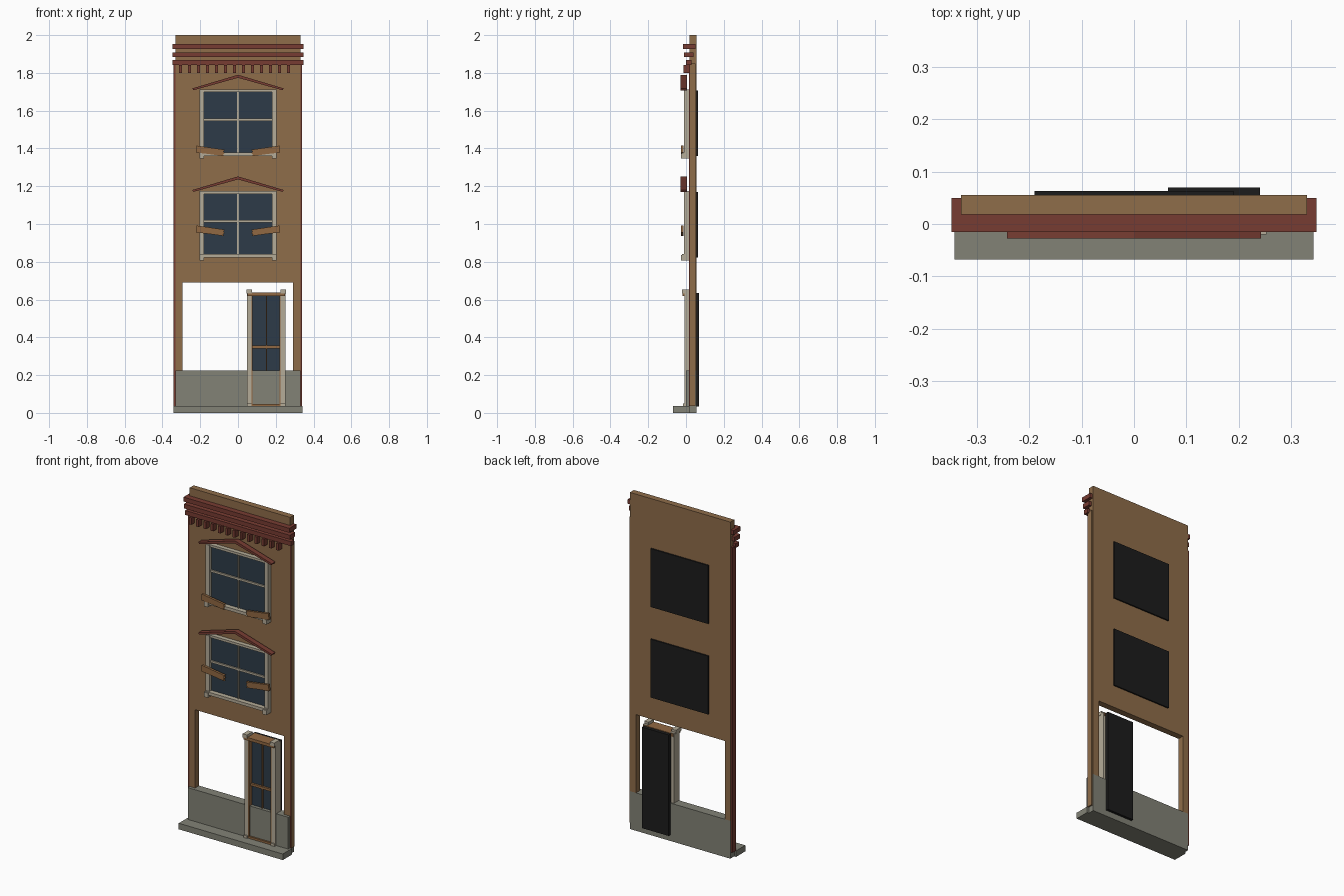
import bpy
import bmesh

if "Cube" in bpy.data.objects:
    bpy.data.objects.remove(bpy.data.objects["Cube"], do_unlink=True)


def material(name, hex_code):
    """Flat colour from a display hex code, converted to linear."""
    rgb = [int(hex_code[i:i + 2], 16) / 255 for i in (0, 2, 4)]
    lin = [c / 12.92 if c < 0.04 else ((c + 0.055) / 1.055) ** 2.4 for c in rgb]
    m = bpy.data.materials.new(name)
    m.use_nodes = True
    m.diffuse_color = (*lin, 1)
    m.node_tree.nodes["Principled BSDF"].inputs["Base Color"].default_value = (*lin, 1)
    return m


BROWN = material("brown_wall", "8f6d4a")
WOOD = material("weathered_wood", "916842")
RED = material("brick_red", "773c32")
CREAM = material("cream_trim", "b5ac98")
STONE = material("grey_stone", "828276")
GLASS = material("slate_glass", "2d3b48")
BLACK = material("black_backing", "1c1c1c")


def prism(name, outline, y0, y1, mat):
    """Extrude an (x, z) outline from y0 to y1."""
    bm = bmesh.new()
    face = bm.faces.new([bm.verts.new((x, y0, z)) for x, z in outline])
    out = bmesh.ops.extrude_face_region(bm, geom=[face])
    for v in out["geom"]:
        if isinstance(v, bmesh.types.BMVert):
            v.co.y = y1
    bmesh.ops.recalc_face_normals(bm, faces=bm.faces)
    mesh = bpy.data.meshes.new(name)
    bm.to_mesh(mesh)
    bm.free()
    mesh.materials.append(mat)
    obj = bpy.data.objects.new(name, mesh)
    bpy.context.collection.objects.link(obj)
    return obj


def box(name, x0, x1, y0, y1, z0, z1, mat):
    return prism(name, [(x0, z0), (x1, z0), (x1, z1), (x0, z1)], y0, y1, mat)


# Wall with the shopfront opening, stone plinth and step
prism("wall", [(-0.33, 0.225), (-0.295, 0.225), (-0.295, 0.69), (0.29, 0.69),
               (0.29, 0.225), (0.33, 0.225), (0.33, 2), (-0.33, 2)],
      0.018, 0.055, BROWN)
box("stone_plinth", -0.33, 0.33, 0, 0.055, 0, 0.225, STONE)
box("front_step", -0.342, 0.342, -0.068, 0.018, 0, 0.036, STONE)

# Corner strips
box("right_corner_strip", -0.341, -0.33, 0.016, 0.05, 0.036, 1.85, RED)
box("left_corner_strip", 0.33, 0.338, 0.016, 0.02, 0.036, 1.85, RED)
box("left_corner_return", 0.33, 0.338, 0.02, 0.05, 0.036, 1.85, BROWN)

# Cornice bands and dentils
for i, (front, back, z) in enumerate([(0, 0.03, 1.841), (-0.01, 0.04, 1.883),
                                      (-0.015, 0.05, 1.926)]):
    box(f"cornice_band_{i}", -0.348, 0.348, front, back, z, z + 0.026, RED)
for i in range(13):
    x = -0.305 + i * 0.0478
    box(f"dentil_{i}", x - 0.008, x + 0.008, -0.014, 0.02, 1.8, 1.842, RED)


def window(tag, top):
    """Sash window hung from its top height, with a pediment and backing."""
    bottom = top - 0.352
    box(tag + "_glass", -0.185, 0.185, 0.008, 0.02, bottom + 0.01, top - 0.005, GLASS)
    box(tag + "_backing", -0.19, 0.19, 0.05, 0.063, bottom, top - 0.005, BLACK)
    box(tag + "_head", -0.205, 0.205, -0.008, 0.02, top - 0.014, top, CREAM)
    box(tag + "_sill", -0.205, 0.205, -0.02, 0.02, bottom, bottom + 0.018, CREAM)
    box(tag + "_rail", -0.18, 0.18, 0, 0.01, top - 0.166, top - 0.154, CREAM)
    box(tag + "_mullion", -0.004, 0.004, 0.001, 0.01, bottom + 0.015, top - 0.01, CREAM)
    for side, s in (("right", -1), ("left", 1)):
        x0, x1 = sorted((s * 0.18, s * 0.205))
        box(f"{tag}_{side}_post", x0, x1, -0.01, 0.02, bottom, top - 0.005, CREAM)
        box(f"{tag}_{side}_foot", x0, x1, -0.026, 0.02, bottom - 0.014, bottom + 0.014, CREAM)
    rise = [(-0.242, top + 0.006), (0, top + 0.078), (0.242, top + 0.006)]
    under = [(0.236, top - 0.004), (0, top + 0.062), (-0.236, top - 0.004)]
    prism(tag + "_pediment", rise + under, -0.028, 0.004, RED)


def board(name, s, outer, inner):
    """Snapped plank: outer end level, inner end splintered; s picks the side."""
    pts = [(0.22, outer), (0.222, outer - 0.037), (0.15, outer - 0.045),
           (0.073, inner - 0.034), (0.079, inner - 0.024), (0.07, inner - 0.018),
           (0.077, inner - 0.009), (0.07, inner)]
    prism(name, [(s * x, z) for x, z in pts], -0.027, -0.013, WOOD)


window("upper_window", 1.712)
window("lower_window", 1.174)
for side, s in (("right", -1), ("left", 1)):
    board(f"upper_{side}_board", s, 1.415, 1.393)
    board(f"lower_{side}_board", s, 0.992, 0.97)

# Door: posts with cap blocks, wooden frame, glass and backing
for side, x in (("right", 0.047), ("left", 0.226)):
    box(f"door_{side}_post", x, x + 0.025, -0.008, 0.046, 0.036, 0.64, CREAM)
    box(f"door_{side}_cap", x - 0.002, x + 0.027, -0.02, 0.03, 0.632, 0.653, CREAM)
    box(f"door_{side}_plinth", x, x + 0.025, -0.016, 0.02, 0.036, 0.05, CREAM)
for side, x in (("right", 0.072), ("left", 0.22)):
    box(f"door_{side}_stile", x, x + 0.006, -0.007, 0.045, 0.036, 0.625, WOOD)
box("door_header", 0.05, 0.248, -0.018, 0.05, 0.62, 0.638, WOOD)
box("door_threshold", 0.072, 0.226, -0.01, 0.01, 0.036, 0.048, WOOD)
box("door_glass", 0.076, 0.222, 0.02, 0.05, 0.2, 0.622, GLASS)
box("door_rail", 0.076, 0.222, 0.008, 0.022, 0.342, 0.356, WOOD)
box("door_mullion", 0.148, 0.153, 0.01, 0.022, 0.225, 0.622, WOOD)
box("door_backing", 0.065, 0.24, 0.05, 0.07, 0.035, 0.635, BLACK)
